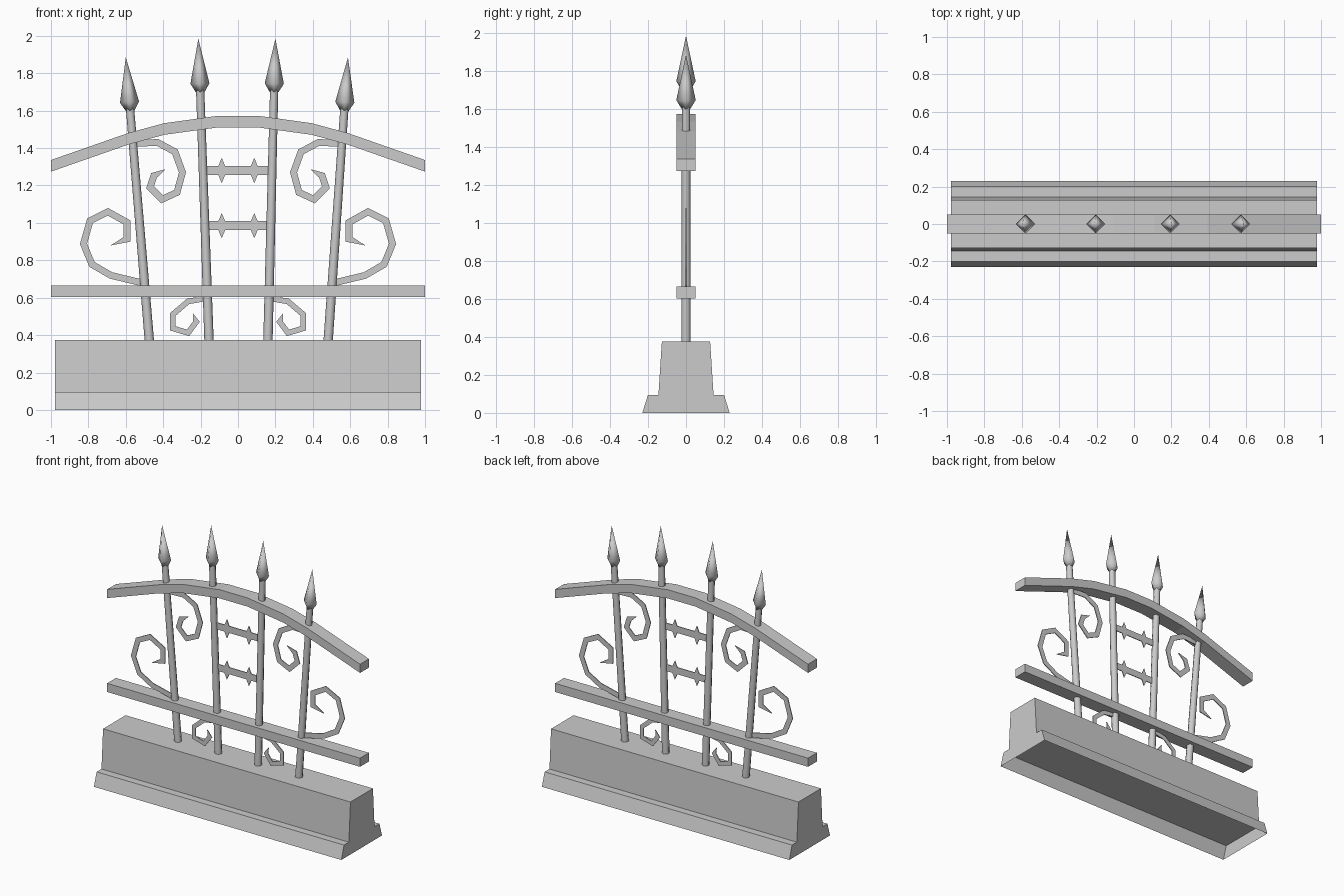
import bpy, bmesh, math
from mathutils import Vector

cube = bpy.data.objects.get("Cube")
if cube:
    bpy.data.objects.remove(cube, do_unlink=True)

grey = bpy.data.materials.new("plain grey")
grey.use_nodes = True
grey.diffuse_color = (0.6, 0.6, 0.6, 1)
grey.node_tree.nodes["Principled BSDF"].inputs["Base Color"].default_value = (0.6, 0.6, 0.6, 1)


def finish(name, bm, smooth=False):
    bmesh.ops.recalc_face_normals(bm, faces=bm.faces)
    mesh = bpy.data.meshes.new(name)
    bm.to_mesh(mesh)
    bm.free()
    mesh.materials.append(grey)
    for p in mesh.polygons:
        p.use_smooth = smooth and len(p.vertices) < 5
    ob = bpy.data.objects.new(name, mesh)
    bpy.context.collection.objects.link(ob)
    return ob


def strip(name, path, half_width, half_depth, pointed=False, upright=False):
    """Flat bar following a path in the xz plane, mitred at each bend."""
    bm = bmesh.new()
    pts = [Vector(p) for p in path]
    rings = []
    for i, p in enumerate(pts):
        a = (p - pts[i - 1]).normalized() if i else (pts[1] - p).normalized()
        b = (pts[i + 1] - p).normalized() if i < len(pts) - 1 else a
        t = (a + b).normalized()
        n = Vector((-t.y, t.x)) / max(t.dot(a), 0.6)
        if upright:
            n = Vector((0, 1))
        w = 0.0005 if pointed and i == len(pts) - 1 else half_width
        rings.append([bm.verts.new((p.x + s * w * n.x, d, p.y + s * w * n.y))
                      for s, d in ((1, -half_depth), (1, half_depth),
                                   (-1, half_depth), (-1, -half_depth))])
    for r, q in zip(rings, rings[1:]):
        for k in range(4):
            bm.faces.new((r[k], r[k - 1], q[k - 1], q[k]))
    bm.faces.new(rings[0])
    bm.faces.new(rings[-1])
    return finish(name, bm)


def lathe(name, start, axis, profile, sides):
    """Round or faceted part along a tilted axis; profile holds (distance, radius)."""
    bm = bmesh.new()
    turn = Vector((0, 0, 1)).rotation_difference(axis)
    rings = []
    for d, r in profile:
        rings.append([bm.verts.new(start + turn @ Vector((
            r * math.cos(math.tau * k / sides), r * math.sin(math.tau * k / sides), d)))
            for k in range(sides)])
    for r, q in zip(rings, rings[1:]):
        for k in range(sides):
            bm.faces.new((r[k - 1], r[k], q[k], q[k - 1]))
    bm.faces.new(rings[0])
    bm.faces.new(rings[-1])
    bmesh.ops.remove_doubles(bm, verts=bm.verts, dist=0.0001)
    return finish(name, bm, True)


def tapered_block(name, z0, half0, z1, half1, half_length=0.978, hollow=False):
    bm = bmesh.new()
    low, high = ([bm.verts.new((sx * half_length, sy * h, z))
                  for sx, sy in ((-1, -1), (1, -1), (1, 1), (-1, 1))]
                 for z, h in ((z0, half0), (z1, half1)))
    for k in range(4):
        bm.faces.new((low[k - 1], low[k], high[k], high[k - 1]))
    bm.faces.new(high)
    if not hollow:
        bm.faces.new(low)
    return finish(name, bm)


# Stone base: hollow plinth below, tapered wall above
tapered_block("base_plinth", 0, 0.23, 0.095, 0.2, hollow=True)
tapered_block("base_wall", 0.095, 0.145, 0.375, 0.127)

# Rails
strip("lower_rail", [(-1, 0.634), (1, 0.634)], 0.031, 0.05)
half_arch = [(-1, 1.305), (-0.585, 1.45), (-0.394, 1.502), (-0.11, 1.541)]
strip("arched_rail", half_arch + [(-x, z) for x, z in reversed(half_arch)],
      0.031, 0.05, upright=True)

# Leaning bars with spearheads: foot x, tip x, tip height
bars = {"outer_right": (-0.474, -0.6, 1.885), "inner_right": (-0.155, -0.212, 1.985),
        "inner_left": (0.16, 0.2, 1.985), "outer_left": (0.482, 0.588, 1.885)}
for side, (foot, tip, top) in bars.items():
    start = Vector((foot, 0, 0.37))
    axis = Vector((tip, 0, top)) - start
    length = axis.length
    neck = length - 0.285
    lathe(side + "_bar", start, axis, [(0, 0.025), (neck + 0.02, 0.022)], 8)
    lathe(side + "_spearhead", start, axis,
          [(neck, 0.024), (neck + 0.045, 0.051), (length, 0)], 4)

# Scrolls, mirrored left and right
scrolls = {
    "upper_scroll": (0.018, [(-0.55, 1.425), (-0.43, 1.43), (-0.337, 1.38), (-0.297, 1.27),
                             (-0.326, 1.163), (-0.406, 1.126), (-0.47, 1.19),
                             (-0.449, 1.254), (-0.39, 1.286)]),
    "side_scroll": (0.018, [(-0.524, 0.682), (-0.679, 0.719), (-0.781, 0.778), (-0.826, 0.888),
                            (-0.791, 1.011), (-0.695, 1.059), (-0.594, 1.003),
                            (-0.594, 0.912), (-0.679, 0.88)]),
    "lower_scroll": (0.015, [(-0.176, 0.596), (-0.267, 0.58), (-0.348, 0.511), (-0.348, 0.436),
                             (-0.267, 0.412), (-0.222, 0.473), (-0.241, 0.516)])}
for name, (width, path) in scrolls.items():
    strip(name + "_right", path, width, 0.003, pointed=True)
    strip(name + "_left", [(-x, z) for x, z in path], width, 0.003, pointed=True)

# Middle crossbars with small diamond spikes
for name, z in (("upper", 1.28), ("lower", 0.985)):
    strip(name + "_crossbar", [(-0.18, z), (0.18, z)], 0.024, 0.003)
    for side, x in (("right", -0.087), ("left", 0.087)):
        for way, s in (("top", 1), ("bottom", -1)):
            strip(f"{name}_{way}_spike_{side}", [(x, z + s * 0.02), (x, z + s * 0.066)],
                  0.02, 0.003, pointed=True)
